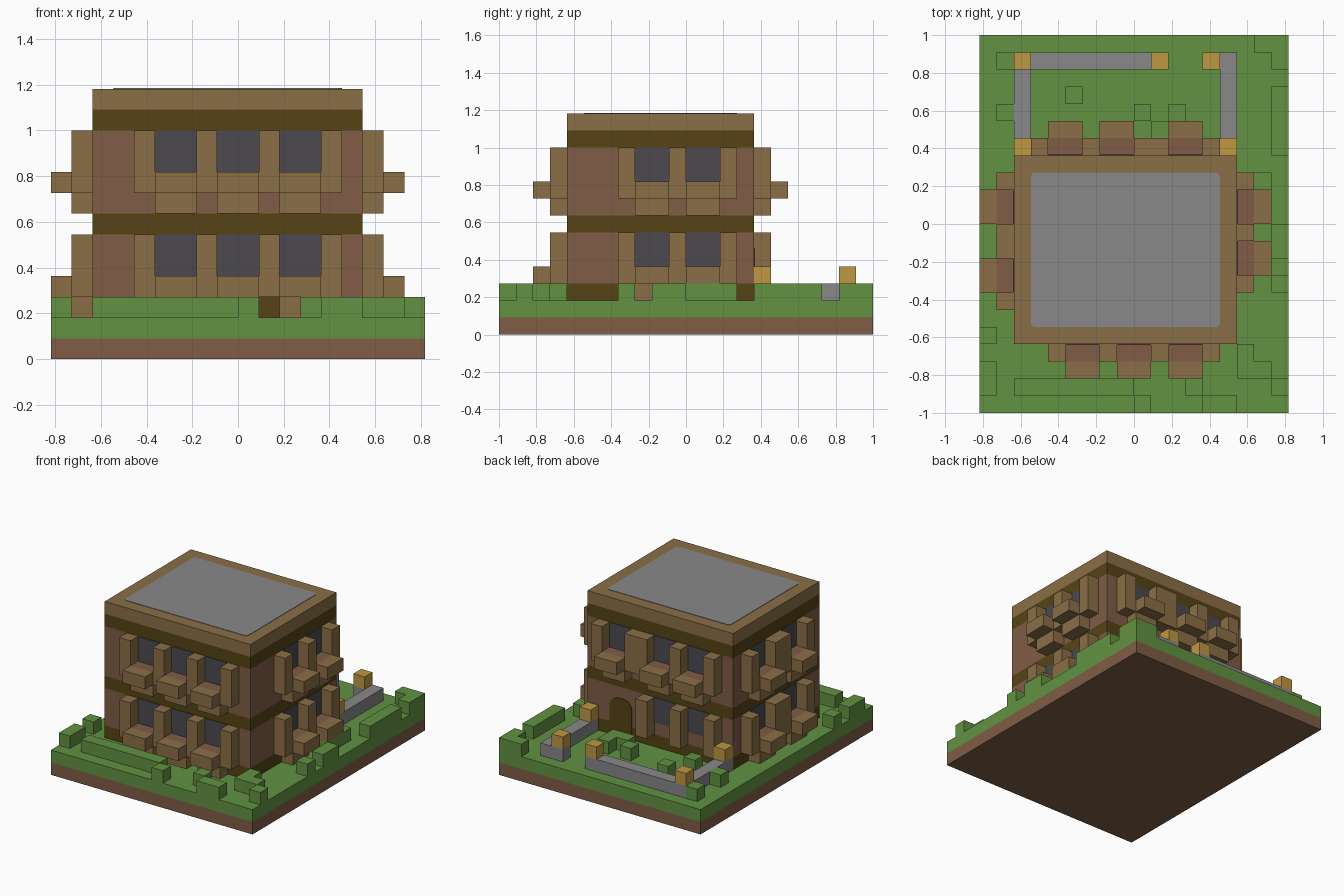
import bpy
import bmesh
import math

U = 1 / 11  # one block of the grid

if "Cube" in bpy.data.objects:
    bpy.data.objects.remove(bpy.data.objects["Cube"], do_unlink=True)


def linear(c):
    c /= 255
    return c / 12.92 if c <= 0.04045 else ((c + 0.055) / 1.055) ** 2.4


def material(name, r, g, b):
    m = bpy.data.materials.new(name)
    m.use_nodes = True
    col = (linear(r), linear(g), linear(b), 1)
    m.diffuse_color = col
    bsdf = m.node_tree.nodes["Principled BSDF"]
    bsdf.inputs["Base Color"].default_value = col
    bsdf.inputs["Roughness"].default_value = 0.9
    return m


GREEN = material("grass green", 98, 146, 66)
BROWN = material("earth brown", 128, 93, 70)
TAN = material("timber tan", 138, 110, 70)
DARK = material("dark timber", 86, 68, 22)
GLASS = material("window slate", 76, 74, 80)
GREY = material("stone grey", 136, 136, 136)
GOLD = material("lamp gold", 190, 152, 68)


def finish(bm, name, mat):
    bmesh.ops.recalc_face_normals(bm, faces=bm.faces)
    mesh = bpy.data.meshes.new(name)
    bm.to_mesh(mesh)
    bm.free()
    mesh.materials.append(mat)
    ob = bpy.data.objects.new(name, mesh)
    bpy.context.collection.objects.link(ob)
    return ob


def blocks(name, mat, boxes):
    """Boxes given as x0, x1, y0, y1, z0, z1 in blocks."""
    bm = bmesh.new()
    for x0, x1, y0, y1, z0, z1 in boxes:
        vs = bmesh.ops.create_cube(bm, size=1)["verts"]
        for v in vs:
            v.co.x = (x0 if v.co.x < 0 else x1) * U
            v.co.y = (y0 if v.co.y < 0 else y1) * U
            v.co.z = (z0 if v.co.z < 0 else z1) * U
    return finish(bm, name, mat)


def prism(name, mat, outline, axis, base, thick):
    """Thin plate from a 2D outline, lying flat (z) or standing (y)."""
    bm = bmesh.new()
    if axis == "z":
        pts = [(a * U, b * U, base * U) for a, b in outline]
        move = (0, 0, thick)
    else:
        pts = [(a * U, base * U, b * U) for a, b in outline]
        move = (0, thick, 0)
    face = bm.faces.new([bm.verts.new(p) for p in pts])
    new = bmesh.ops.extrude_face_region(bm, geom=[face])["geom"]
    bmesh.ops.translate(bm, vec=move, verts=[v for v in new if isinstance(v, bmesh.types.BMVert)])
    return finish(bm, name, mat)


def arc(cx, cy, r, start):
    return [(cx + r * math.cos(math.radians(start + t)), cy + r * math.sin(math.radians(start + t)))
            for t in range(0, 91, 15)]


# Ground slab
blocks("soil_slab", BROWN, [(-9, 9, -11, 11, 0, 1)])
blocks("lawn", GREEN, [(-9, 9, -11, 11, 1, 2)])

# Building storeys and bands
for name, mat, z0, z1 in (("plinth", DARK, 2, 3), ("lower_wall", BROWN, 3, 6),
                          ("floor_band", DARK, 6, 7), ("upper_wall", BROWN, 7, 11),
                          ("eave_band", DARK, 11, 12), ("roof_rim", TAN, 12, 13)):
    blocks(name, mat, [(-7, 6, -7, 4, z0, z1)])

# Rounded roof panel
r = 0.25
prism("roof_panel", GREY, arc(5 - r, 3 - r, r, 0) + arc(-6 + r, 3 - r, r, 90)
      + arc(-6 + r, -6 + r, r, 180) + arc(5 - r, -6 + r, r, 270), "z", 13, 0.003)

# Arched back door
prism("back_door", DARK, [(2, 2), (4, 2)] + arc(3.2, 4.3, 0.8, 0) + arc(2.8, 4.3, 0.8, 90),
      "y", 4, 0.006)


def on_side(side, a0, a1, d0, d1, z0, z1):
    """Box along a wall, from depth d0 to d1 outside it."""
    if side == "front":
        return (a0, a1, -7 - d1, -7 - d0, z0, z1)
    if side == "back":
        return (a0, a1, 4 + d0, 4 + d1, z0, z1)
    if side == "left":
        return (6 + d0, 6 + d1, a0, a1, z0, z1)
    return (-7 - d1, -7 - d0, a0, a1, z0, z1)


# Facades: window starts and pillar spans on each wall
facades = {
    "front": ((-4, -1, 2), ((-5, -4), (-2, -1), (1, 2), (4, 5))),
    "left": ((-3, 0), ((-4, -3), (-1, 0), (2, 3))),
    "right": ((-4, 0), ((-5, -4), (-2, 0), (2, 3))),
    "back": ((-5, -2, 2), ((-6, -5), (-3, -2), (0, 2), (4, 5))),
}
for side, (windows, pillars) in facades.items():
    for floor, z in (("lower", 3), ("upper", 8)):
        wins, cols = windows, pillars
        door_wall = side == "back" and floor == "lower"
        if door_wall:
            wins, cols = windows[:2], pillars[:2] + ((0, 1),)
        tag = side + "_" + floor
        blocks(tag + "_windows", GLASS,
               [on_side(side, a, a + 2, 0, 0.06, z + 1, z + 3) for a in wins])
        blocks(tag + "_pillars", TAN,
               [on_side(side, a, b, 0, 1, z, z + 3) for a, b in cols])
        if door_wall:
            continue
        # Planter boxes with soil behind a timber front
        blocks(tag + "_planters", TAN,
               [on_side(side, a, a + 2, 0, 1, z - 1, z) for a in wins]
               + [on_side(side, a, a + 2, 1, 2, z, z + 1) for a in wins])
        blocks(tag + "_planter_soil", BROWN,
               [on_side(side, a, a + 2, 0, 1, z, z + 1) for a in wins])

# Courtyard wall and lamps
blocks("courtyard_wall", GREY, [(-7, -6, 4, 10, 2, 3), (-6, 2, 9, 10, 2, 3),
                                (5, 6, 4, 10, 2, 3), (4, 5, 9, 10, 2, 3)])
blocks("lamps", GOLD, [(x, x + 1, y, y + 1, 3, 4)
                       for x, y in ((-7, 4), (5, 4), (-7, 9), (1, 9), (4, 9))])

# Hedges around the lawn and in the courtyard
front_hedges = [(-9, -8, -10, -9), (-7, 0, -10, -9), (0, 1, -11, -10), (4, 6, -11, -10),
                (3, 4, -10, -9), (8, 9, -10, -9), (6, 7, -9, -7), (7, 8, -9, -8)]
side_hedges = [(8, 9, -4, -3), (8, 9, -2, 0), (7, 8, 0, 3), (8, 9, 4, 8),
               (-9, -8, -9, -8), (-9, -8, -7, -6), (-8, -7, 6, 7)]
back_hedges = [(8, 9, 9, 11), (7, 8, 10, 11), (-8, -7, 9, 10)]
yard_hedges = [(-5, -4, 5, 6), (-4, -3, 7, 8), (1, 3, 5, 6), (0, 1, 6, 7), (2, 3, 6, 7)]
for name, spans in (("front_hedges", front_hedges), ("side_hedges", side_hedges),
                    ("back_hedges", back_hedges), ("courtyard_hedges", yard_hedges)):
    blocks(name, GREEN, [s + (2, 3) for s in spans])
